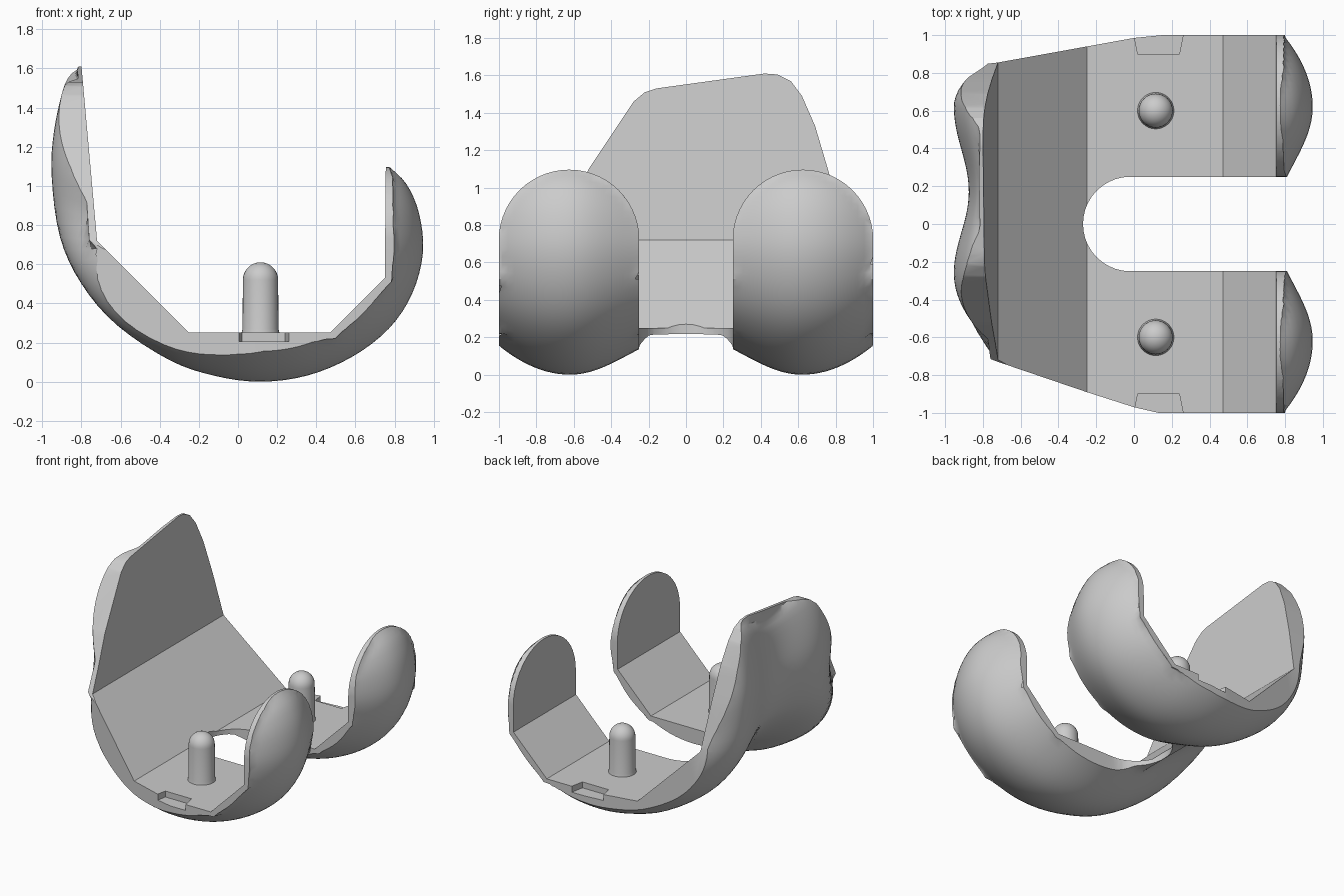
import bpy, bmesh, math
from mathutils import Vector

if "Cube" in bpy.data.objects:
    bpy.data.objects.remove(bpy.data.objects["Cube"])

def mesh_object(name, verts, faces):
    me = bpy.data.meshes.new(name)
    me.from_pydata(verts, [], faces)
    bm = bmesh.new()
    bm.from_mesh(me)
    bmesh.ops.recalc_face_normals(bm, faces=bm.faces)
    bm.to_mesh(me)
    bm.free()
    ob = bpy.data.objects.new(name, me)
    bpy.context.collection.objects.link(ob)
    return ob

def prism(name, pts, place, a, b):
    n = len(pts)
    verts = [place(p, h) for h in (a, b) for p in pts]
    faces = [tuple(range(n)), tuple(range(n, 2 * n))]
    faces += [(i, (i + 1) % n, n + (i + 1) % n, n + i) for i in range(n)]
    return mesh_object(name, verts, faces)

def carve(ob, cutter, op):
    cutter.hide_render = True
    m = ob.modifiers.new("cut", 'BOOLEAN')
    m.operation, m.object, m.solver = op, cutter, 'EXACT'
    bpy.context.view_layer.objects.active = ob
    bpy.ops.object.modifier_apply(modifier=m.name)
    bpy.data.objects.remove(cutter)

def smooth(ob, deg):
    bpy.ops.object.select_all(action='DESELECT')
    ob.select_set(True)
    bpy.context.view_layer.objects.active = ob
    bpy.ops.object.shade_smooth_by_angle(angle=math.radians(deg))

def arc(cx, cy, r, a0, a1, n):
    return [(cx + r * math.cos(math.radians(a0 + (a1 - a0) * i / n)),
             cy + r * math.sin(math.radians(a0 + (a1 - a0) * i / n))) for i in range(n + 1)]

# side profile: outer curve points (x, z) and the faceted inner line
outer = [(-.82, 1.615), (-.885, 1.52), (-.94, 1.28), (-.952, 1.05), (-.91, .74), (-.80, .50),
         (-.62, .29), (-.35, .11), (-.12, .03), (.11, .0), (.35, .03), (.58, .125),
         (.77, .27), (.89, .45), (.945, .66), (.925, .86), (.86, 1.01), (.77, 1.10)]
splits = [0, 4, 7, 11, 13, 17]
inner = [(-.80, 1.615), (-.72, .72), (-.25, .25), (.47, .25), (.75, .53), (.755, 1.10)]
P = [Vector(p) for p in outer]
I = [Vector(p) for p in inner]

def spline(i, t):
    a, b, c, d = (P[max(0, min(len(P) - 1, i + k))] for k in (-1, 0, 1, 2))
    return .5 * (2 * b + (c - a) * t + (2 * a - 5 * b + 4 * c - d) * t * t
                 + (3 * b - a - 3 * c + d) * t ** 3)

pairs = []
SUB = 4
for k in range(5):
    count = (splits[k + 1] - splits[k]) * SUB
    for j in range(count):
        o = spline(splits[k] + j // SUB, (j % SUB) / SUB)
        pairs.append((o, I[k].lerp(I[k + 1], j / count)))
pairs.append((P[-1], I[-1]))

# two rounded ridges with a groove that drifts sideways up the flange
def drop(y, w):
    rp, rn, g = .62, -.62 + .36 * w, .17 * w
    if y > rp:
        return .155 * ((y - rp) / (.38 - .17 * w)) ** 2
    if y < rn:
        return .155 * ((y - rn) / (.38 - .07 * w)) ** 2
    t = (rp - y) / (rp - g) if y > g else (y - rn) / (g - rn)
    return (.21 - .12 * w) * (.5 - .5 * math.cos(math.pi * t))

NY = 60
verts, faces = [], []
for j in range(NY + 1):
    y = -1.02 + 2.04 * j / NY
    ring = []
    for o, i in pairs:
        w = max(0, min(1, (o.y - .1) / .9)) if o.x < -.2 else 0
        w = w * w * (3 - 2 * w)
        thick = (i - o).length
        off = min(drop(y, w), max(thick - .04, thick * .3))
        p = o + (i - o).normalized() * off
        ring.append((p.x, y, p.y))
    ring += [(i.x, y, i.y) for o, i in reversed(pairs)]
    verts += ring
n = len(pairs) * 2
for j in range(NY):
    faces += [(j * n + k, j * n + (k + 1) % n, (j + 1) * n + (k + 1) % n, (j + 1) * n + k)
              for k in range(n)]
faces += [tuple(range(n)), tuple(range(NY * n, NY * n + n))]
shell = mesh_object("curved_shell", verts, faces)

# plan outline with the U-shaped notch
plan = [(1.2, 1), (.15, 1), (0, .985), (-.72, .855), (-1.2, .80), (-1.2, -.55), (-.72, -.73),
        (-.25, -.89), (0, -.97), (.13, -1), (1.2, -1), (1.2, -.25)]
plan += arc(-.02, 0, .25, 270, 90, 20) + [(1.2, .25)]
carve(shell, prism("plan_cutter", plan, lambda p, h: (p[0], p[1], h), -1, 3), 'INTERSECT')

# trimmed outline of the tall front flange
flange = [(1.2, .30), (.88, .62), (.83, .82), (.77, 1.06), (.69, 1.33), (.62, 1.49), (.56, 1.57),
          (.49, 1.605), (.42, 1.61), (-.16, 1.53), (-.22, 1.51), (-.28, 1.46), (-.52, 1.10),
          (-.63, .88), (-.74, .68), (-1.2, .25), (-1.2, 2), (1.2, 2)]
carve(shell, prism("flange_cutter", flange, lambda p, h: (h, p[0], p[1]), -2, -.3), 'DIFFERENCE')

# rounded tops of the two rear lobes
tops = [(1.2, .72)] + arc(.625, .72, .376, 0, 180, 28) + arc(-.625, .72, .376, 0, 180, 28)
tops += [(-1.2, .72), (-1.2, 2), (1.2, 2)]
carve(shell, prism("lobe_cutter", tops, lambda p, h: (h, p[0], p[1]), .4, 2), 'DIFFERENCE')

# small slots in both side rims
for s in (1, -1):
    slot = [(-.02, s * 1.1), (.28, s * 1.1), (.24, s * .90), (.02, s * .90)]
    carve(shell, prism("slot_cutter", slot, lambda p, h: (p[0], p[1], h), .205, .5), 'DIFFERENCE')
smooth(shell, 25)

# two round-topped fixing pegs
for s, side in ((1, "left"), (-1, "right")):
    prof = [(.10, .235), (.092, .27)] + arc(0, .52, .09, 0, 84, 8)
    N = 32
    v = [(.115 + r * math.cos(2 * math.pi * k / N), s * .6 + r * math.sin(2 * math.pi * k / N), z)
         for r, z in prof for k in range(N)]
    f = [(a * N + k, a * N + (k + 1) % N, (a + 1) * N + (k + 1) % N, (a + 1) * N + k)
         for a in range(len(prof) - 1) for k in range(N)]
    f += [tuple(range(N)), tuple(range(len(v) - N, len(v)))]
    smooth(mesh_object(side + "_peg", v, f), 40)
